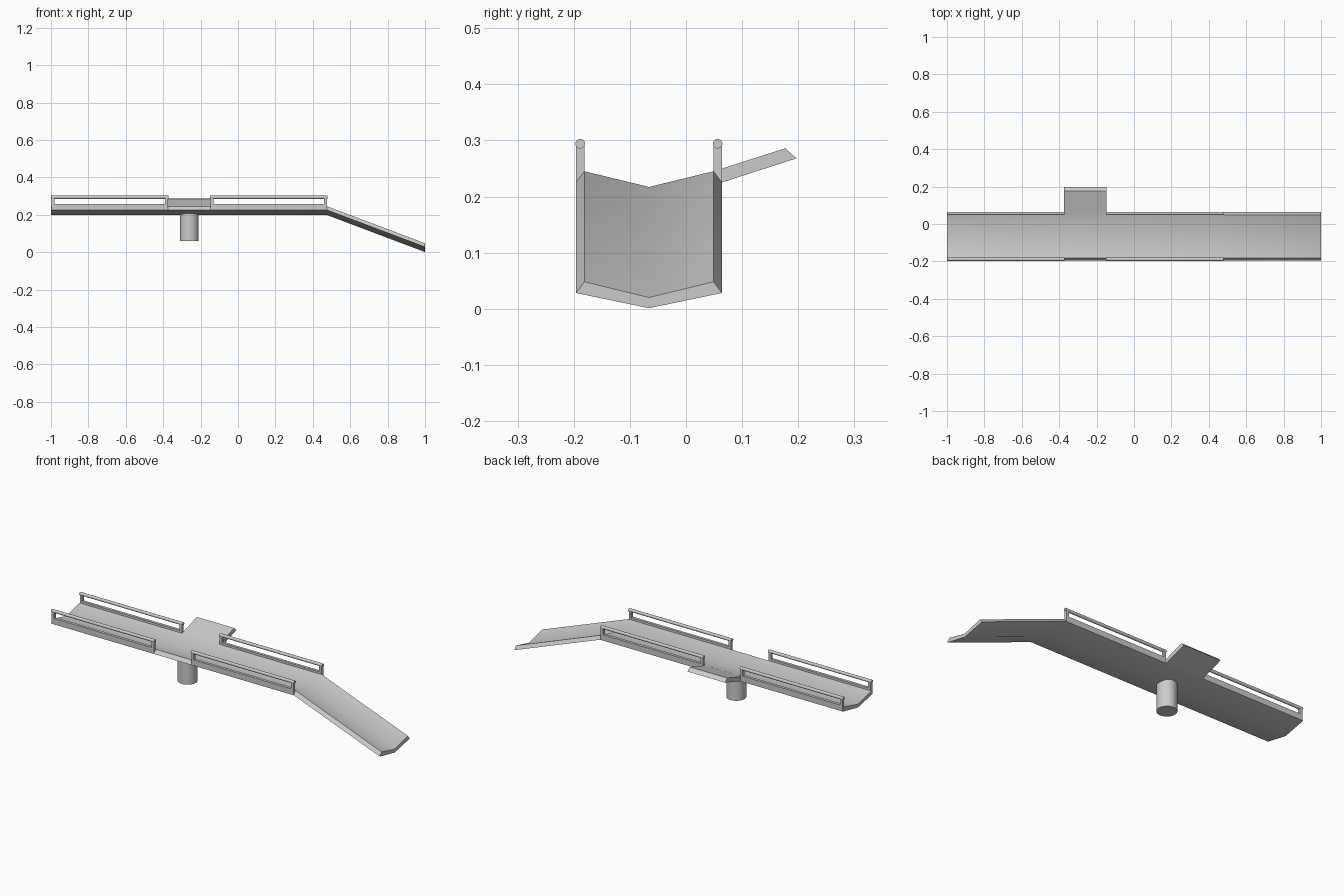
import bpy
import math

if "Cube" in bpy.data.objects:
    bpy.data.objects.remove(bpy.data.objects["Cube"])

YC = -0.066  # centre line of the walkway


def smooth(obj):
    bpy.ops.object.select_all(action='DESELECT')
    obj.select_set(True)
    bpy.context.view_layer.objects.active = obj
    bpy.ops.object.shade_smooth_by_angle(angle=math.radians(30))


def loft(name, profile, stations):
    """Sweep a closed YZ profile through (x, z offset) stations, capped."""
    n = len(profile)
    verts = [(x, y, z + dz) for x, dz in stations for y, z in profile]
    faces = [tuple(reversed(range(n)))]
    for s in range(len(stations) - 1):
        a, b = s * n, (s + 1) * n
        faces += [(a + i, a + (i + 1) % n, b + (i + 1) % n, b + i) for i in range(n)]
    faces.append(tuple(range(len(verts) - n, len(verts))))
    mesh = bpy.data.meshes.new(name)
    mesh.from_pydata(verts, [], [f[::-1] for f in faces])
    obj = bpy.data.objects.new(name, mesh)
    bpy.context.collection.objects.link(obj)
    bpy.ops.object.select_all(action='DESELECT')
    obj.select_set(True)
    bpy.context.view_layer.objects.active = obj
    bpy.ops.object.mode_set(mode='EDIT')
    bpy.ops.mesh.select_all(action='SELECT')
    bpy.ops.mesh.normals_make_consistent(inside=False)
    bpy.ops.object.mode_set(mode='OBJECT')
    return obj


def cylinder(name, radius, depth, loc, rot=(0, 0, 0), sides=32):
    bpy.ops.mesh.primitive_cylinder_add(vertices=sides, radius=radius, depth=depth,
                                        location=loc, rotation=rot)
    obj = bpy.context.object
    obj.name = name
    smooth(obj)


def box(name, x0, x1, y, z0, z1, width=0.015):
    bpy.ops.mesh.primitive_cube_add(size=1, location=((x0 + x1) / 2, y, (z0 + z1) / 2))
    obj = bpy.context.object
    obj.name = name
    obj.scale = (x1 - x0, width, z1 - z0)


# V-shaped walkway, level and then sloping down as a ramp
deck_profile = [(YC - 0.130, 0.225), (YC, 0.198), (YC + 0.130, 0.225),
                (YC + 0.115, 0.245), (YC, 0.217), (YC - 0.115, 0.245)]
smooth(loft("walkway_and_ramp", deck_profile, [(-1, 0), (0.478, 0), (1, -0.197)]))

# Tilted side shelf in the gap between the rear railings
shelf_profile = [(0.048, 0.2445), (0.064, 0.225), (0.197, 0.268), (0.177, 0.286)]
loft("side_shelf", shelf_profile, [(-0.375, 0), (-0.147, 0)])

# Support column
cylinder("support_column", 0.05, 0.15, (-0.26, YC, 0.135))

# Railings: low wall, end posts and round handrail
for side, sy in (("front", -1), ("back", 1)):
    y = YC + sy * 0.1225
    for end, x0, x1 in (("left", -1, -0.372), ("right", -0.15, 0.478)):
        tag = f"{side}_{end}"
        box(f"rail_wall_{tag}", x0 + 0.003, x1 - 0.003, y, 0.225, 0.257)
        box(f"rail_post_a_{tag}", x0 + 0.003, x0 + 0.018, y, 0.225, 0.294)
        box(f"rail_post_b_{tag}", x1 - 0.018, x1 - 0.003, y, 0.225, 0.294)
        cylinder(f"handrail_{tag}", 0.0085, x1 - x0, ((x0 + x1) / 2, y, 0.294),
                 (0, math.pi / 2, 0), 24)
